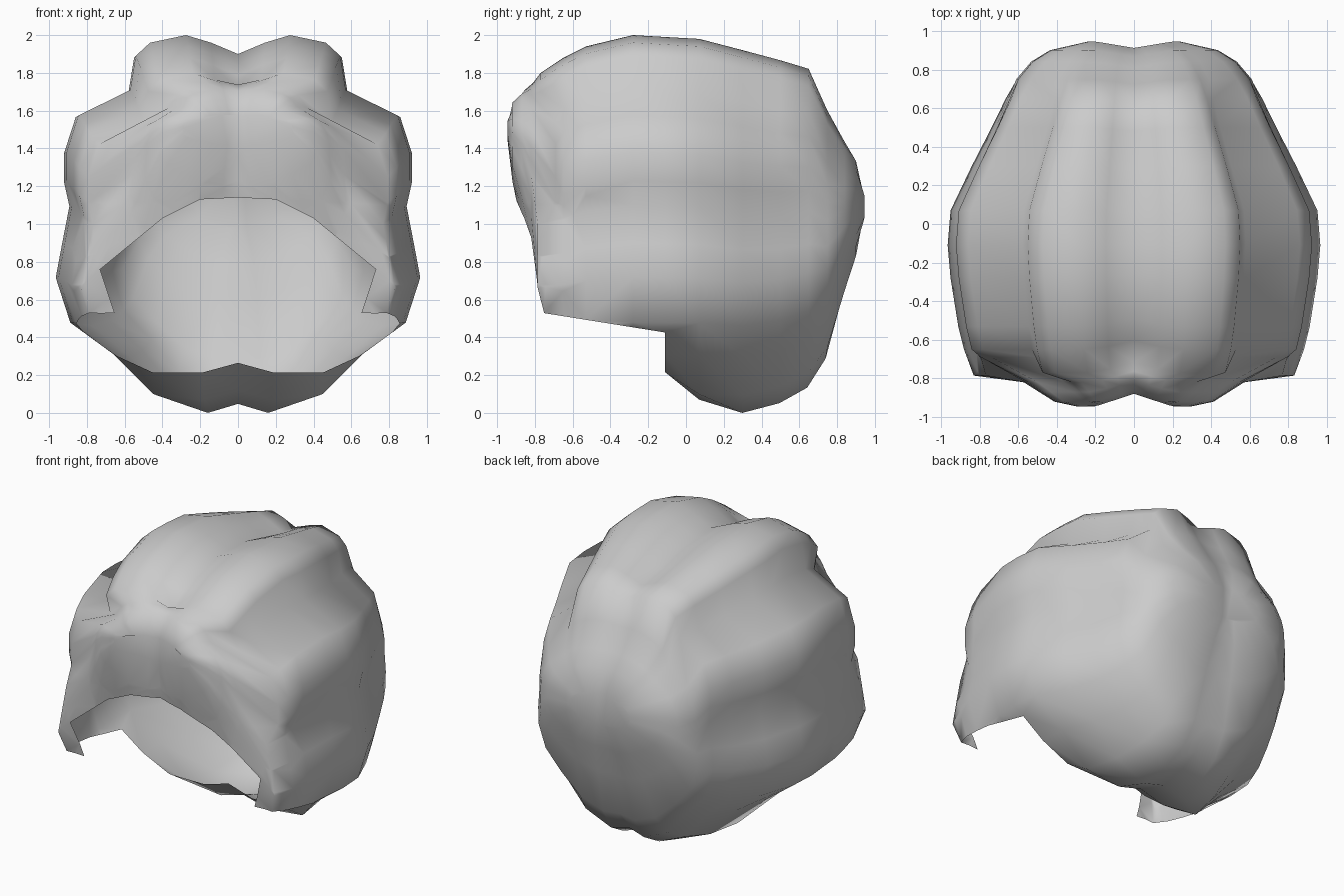
import bpy, bmesh
from mathutils import Vector

if "Cube" in bpy.data.objects:
    bpy.data.objects.remove(bpy.data.objects["Cube"])

# Half cross-section of the hair, top centre to bottom centre (x, z as fractions)
rib = [(0, .95), (.15, .98), (.29, 1), (.49, .98), (.57, .945), (.60, .855),
       (.89, .787), (.955, .69), (.955, .615), (.925, .55), (.965, .45),
       (1, .36), (.92, .24), (.68, .155), (.47, .05), (.19, 0), (0, .025)]

# Front-to-back stations: y, half width, top, bottom, strength of the lobes
stations = [(-.945, .30, 1.58, 1.42, .6), (-.92, .42, 1.66, 1.2, .5),
            (-.87, .50, 1.72, .95, .4), (-.82, .58, 1.76, .65, .4),
            (-.77, .83, 1.80, .02, 1), (-.65, .88, 1.88, 0, 1),
            (-.53, .91, 1.94, 0, 1), (-.28, .95, 2.0, 0, 1),
            (-.11, .965, 1.99, 0, 1), (.07, .95, 1.98, 0, 1),
            (.30, .84, 1.92, 0, 1), (.50, .74, 1.87, .05, .9),
            (.65, .67, 1.83, .13, .75), (.75, .62, 1.62, .28, .4),
            (.84, .54, 1.46, .6, .25), (.90, .44, 1.36, .8, .2),
            (.945, .24, 1.2, .98, .2)]
nape_rim = {-.11: .215, .07: .07}              # underside lifts at the neck


def rib_point(u, v, y, w, top, bottom, lobes):
    round_dir = Vector((u, 2 * v - 1)).normalized()
    ellipse = Vector((round_dir.x, .5 + round_dir.y / 2))
    p = ellipse.lerp(Vector((u, v)), lobes)
    x, z = p.x * w, bottom + p.y * (top - bottom)
    if y in nape_rim:
        z = max(z, nape_rim[y] + .05 * max(0, 1 - x / .18))
    if y == -.77:                              # shoulder lobe sits back
        if u > .58 and .6 < v < .87:
            y += .08
        elif u > .58 and v > .3:
            y -= .015
        elif v < .3:
            y += .04
    y *= 1 - (.07 if y < 0 else .035) * max(0, 1 - x / .2)   # centre parting
    return (x, y, z)


# Skin the ribs into a half shell
bm = bmesh.new()
rows = [[bm.verts.new(rib_point(u, v, *s)) for u, v in rib] for s in stations]
for a, b in zip(rows, rows[1:]):
    for i in range(len(rib) - 1):
        bm.faces.new((a[i], a[i + 1], b[i + 1], b[i]))
bm.faces.new(list(reversed(rows[0])))
bm.faces.new(rows[-1])
bmesh.ops.recalc_face_normals(bm, faces=bm.faces)

# Face opening (seen from the front) and underside, as cutting planes
hairline = [(0, 1.14), (.2, 1.13), (.4, 1.03), (.73, .76), (.65, .52)]
planes = [(Vector((x0, 0, z0)), Vector((z0 - z1, 0, x1 - x0)))
          for (x0, z0), (x1, z1) in zip(hairline, hairline[1:])]
under = (Vector((0, -.7, .52)), Vector((0, .16, 1)))


def cut(co, no, y_max):
    faces = [f for f in bm.faces if f.calc_center_median().y < y_max]
    geom = faces + list({e for f in faces for e in f.edges}) + \
        list({v for f in faces for v in f.verts})
    bmesh.ops.bisect_plane(bm, geom=geom, plane_co=co, plane_no=no)


def below(c, plane):
    return (c - plane[0]).dot(plane[1]) < 0


for co, no in planes:
    cut(co, no, -.6)
cut(*under, -.11)

gone = []
for f in bm.faces:
    c = f.calc_center_median()
    in_face = c.y < -.6 and all(below(c, p) for p in planes)
    if in_face or (c.y < -.11 and below(c, under)):
        gone.append(f)
bmesh.ops.delete(bm, geom=gone, context='FACES')
for f in bm.faces:
    f.smooth = True

mesh = bpy.data.meshes.new("hair")
bm.to_mesh(mesh)
bm.free()
hair = bpy.data.objects.new("hair", mesh)
bpy.context.collection.objects.link(hair)

# Mirror to the other side
mirror = hair.modifiers.new("mirror", 'MIRROR')
mirror.use_clip = True
